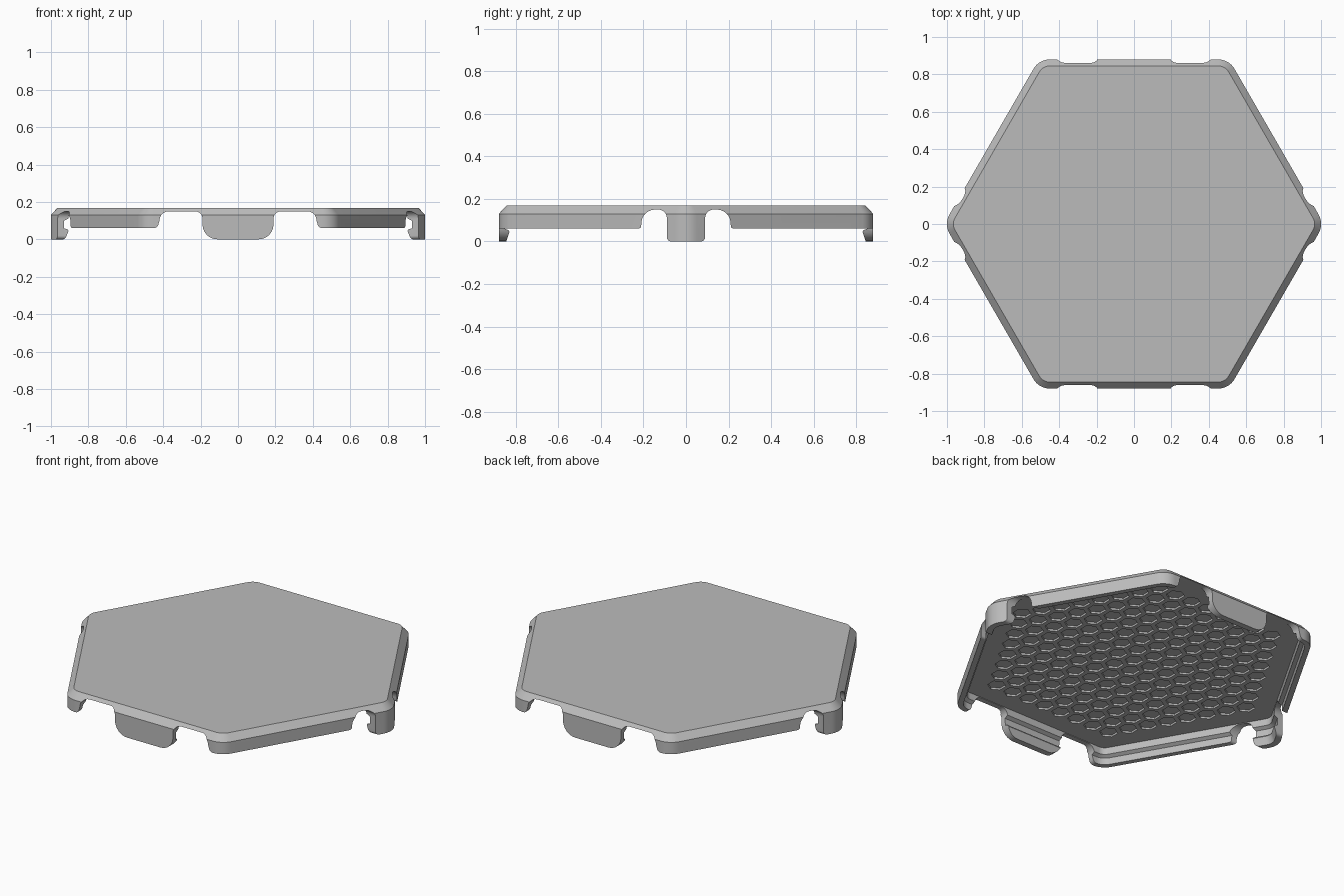
import bpy, bmesh, math
from mathutils import Vector

if "Cube" in bpy.data.objects:
    bpy.data.objects.remove(bpy.data.objects["Cube"])

grey = bpy.data.materials.new("plain grey")
grey.use_nodes = True
grey.diffuse_color = (0.5, 0.5, 0.5, 1)
grey.node_tree.nodes["Principled BSDF"].inputs["Base Color"].default_value = (0.5, 0.5, 0.5, 1)

APOTHEM, CORNER_R, TOP, UNDER = 0.88, 0.1, 0.168, 0.153


def make_object(name, bm):
    bmesh.ops.recalc_face_normals(bm, faces=bm.faces)
    mesh = bpy.data.meshes.new(name)
    bm.to_mesh(mesh)
    bm.free()
    mesh.materials.append(grey)
    obj = bpy.data.objects.new(name, mesh)
    bpy.context.collection.objects.link(obj)
    return obj


def hex_ring(bm, inset, z, steps=8):
    """Rounded hexagon with corners on the x axis."""
    r = max(CORNER_R - inset, 0.03)
    centre = (APOTHEM - inset - r) / math.cos(math.pi / 6)
    ring = []
    for k in range(6):
        a = k * math.pi / 3
        for i in range(steps + 1):
            b = a + (i / steps - 0.5) * math.pi / 3
            ring.append(bm.verts.new((centre * math.cos(a) + r * math.cos(b),
                                      centre * math.sin(a) + r * math.sin(b), z)))
    return ring


def arc(cx, cz, r, start, end, steps=6):
    """Points of an arc, angles in degrees."""
    angles = [math.radians(start + (end - start) * i / steps) for i in range(steps + 1)]
    return [(cx + r * math.cos(a), cz + r * math.sin(a)) for a in angles]


def prism(bm, points, direction):
    bottom = [bm.verts.new(p) for p in points]
    top = [bm.verts.new(Vector(p) + Vector(direction)) for p in points]
    bm.faces.new(bottom)
    bm.faces.new(top)
    n = len(points)
    for i in range(n):
        j = (i + 1) % n
        bm.faces.new((bottom[i], bottom[j], top[j], top[i]))


def cut(target, cutter):
    mod = target.modifiers.new("cut", 'BOOLEAN')
    mod.operation = 'DIFFERENCE'
    mod.solver = 'EXACT'
    mod.object = cutter
    bpy.context.view_layer.objects.active = target
    bpy.ops.object.modifier_apply(modifier=mod.name)
    bpy.data.objects.remove(cutter)


# Lid shell: chamfered outside, stepped inside with a snap ridge near the bottom
bm = bmesh.new()
section = [(0.035, TOP), (0, 0.13), (0, 0), (0.035, 0), (0.05, 0.045), (0.045, 0.054),
           (0.03, 0.058), (0.03, 0.1), (0.05, 0.112), (0.05, UNDER)]
rings = [hex_ring(bm, inset, z) for inset, z in section]
for a, b in zip(rings, rings[1:]):
    for i in range(len(a)):
        j = (i + 1) % len(a)
        bm.faces.new((a[i], a[j], b[j], b[i]))
bm.faces.new(rings[0])
bm.faces.new(rings[-1])
lid = make_object("hexagonal_lid", bm)

# Gaps beside the wide edge clips on the front and back
gap = ([(0.09, -0.05), (0.11, 0)] + arc(0.11, 0.08, 0.08, -90, 0)
       + arc(0.23, 0.11, 0.04, 180, 90)
       + arc(0.37, 0.1, 0.05, 90, 0) + arc(0.45, 0.085, 0.025, 200, 270)
       + [(0.62, 0.06), (0.62, -0.05)])
bm = bmesh.new()
for sx in (1, -1):
    for sy in (1, -1):
        prism(bm, [(sx * u, sy * 0.74, z) for u, z in gap], (0, sy * 0.2, 0))
cut(lid, make_object("edge_gap_cutter", bm))

# Gaps beside the narrow corner clips on the left and right
gap = ([(0.065, -0.05), (0.065, 0)] + arc(0.07, 0.02, 0.02, -90, 0)
       + arc(0.13, 0.11, 0.04, 180, 90)
       + arc(0.145, 0.085, 0.065, 90, 0) + arc(0.225, 0.075, 0.015, 200, 270)
       + [(0.95, 0.06), (0.95, -0.05)])
bm = bmesh.new()
for sx in (1, -1):
    for sy in (1, -1):
        prism(bm, [(sx * 0.4, sy * u, z) for u, z in gap], (sx * 0.7, 0, 0))
cut(lid, make_object("corner_gap_cutter", bm))

# Honeycomb of shallow pockets in the underside
bm = bmesh.new()
pitch, radius, count = 0.112, 0.05, 7
for q in range(-count, count + 1):
    for r in range(-count, count + 1):
        if abs(q + r) > count:
            continue
        x, y = pitch * (q + r / 2), pitch * r * math.sqrt(3) / 2
        corners = [math.radians(30 + 60 * k) for k in range(6)]
        prism(bm, [(x + radius * math.cos(a), y + radius * math.sin(a), 0.13)
                   for a in corners], (0, 0, 0.034))
cut(lid, make_object("pocket_cutter", bm))

# Smooth rounded corners, crisp edges
bpy.ops.object.select_all(action='DESELECT')
lid.select_set(True)
bpy.context.view_layer.objects.active = lid
bpy.ops.object.shade_smooth_by_angle(angle=math.radians(25))
